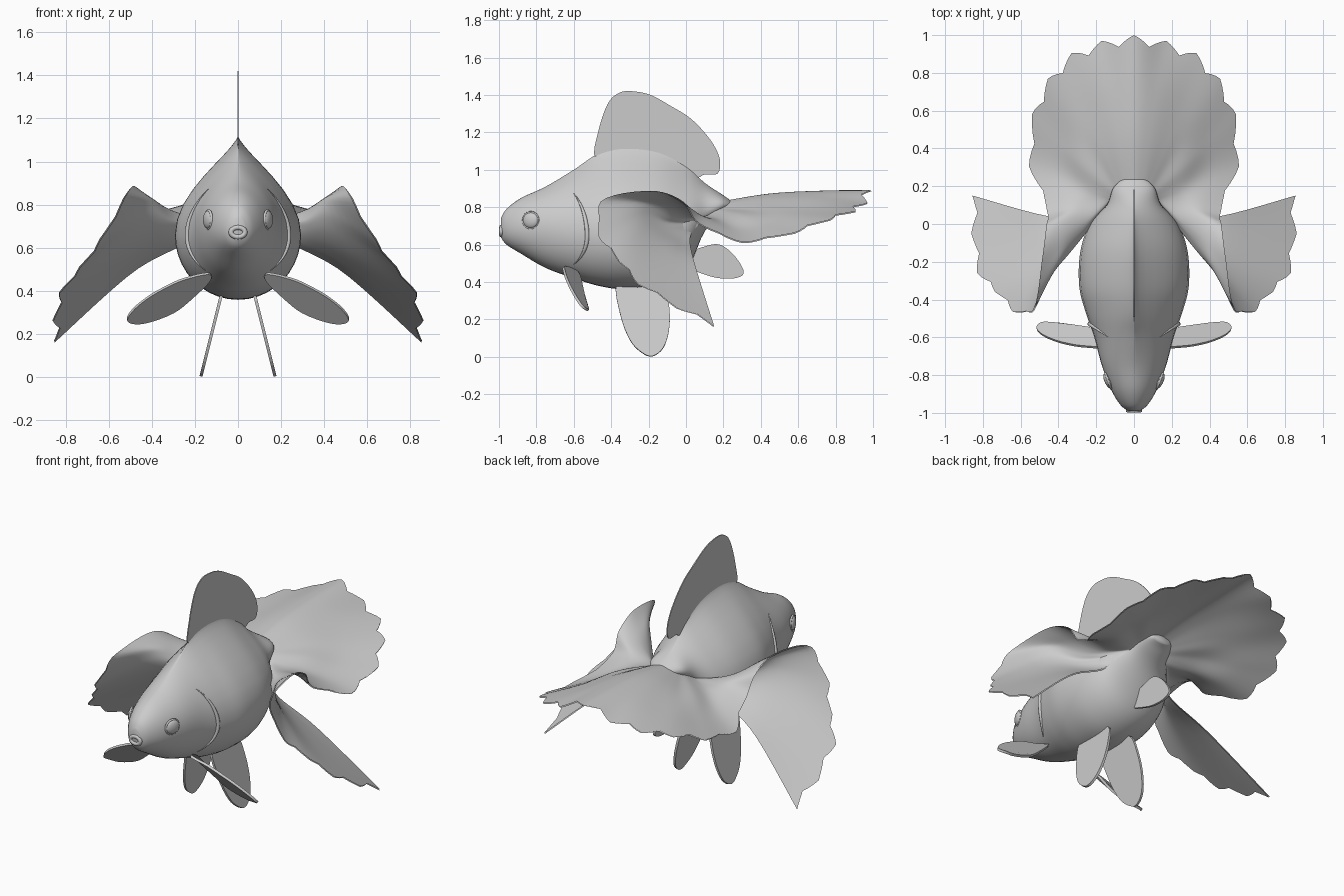
import bpy
import bmesh
from math import sin, cos, pi, radians, copysign
from mathutils import Vector

cube = bpy.data.objects.get("Cube")
if cube:
    bpy.data.objects.remove(cube, do_unlink=True)

# Single plain grey
grey = bpy.data.materials.new("plain_grey")
grey.use_nodes = True
GREY = (0.6, 0.6, 0.6, 1)
grey.diffuse_color = GREY
for node in grey.node_tree.nodes:
    if node.type == 'BSDF_PRINCIPLED':
        node.inputs["Base Color"].default_value = GREY


def spline(points, t):
    """Smooth curve through the points, t counted in points."""
    last = len(points) - 1
    i = min(int(t), last - 1)
    f = t - i
    a, b, c, d = (points[max(0, min(last, i + k))] for k in (-1, 0, 1, 2))
    return b + ((c - a) * f + (2 * a - 5 * b + 4 * c - d) * f ** 2
                + (3 * b - a - 3 * c + d) * f ** 3) / 2


def add_object(name, bm, smooth=True, mirror=False):
    bmesh.ops.recalc_face_normals(bm, faces=bm.faces)
    for face in bm.faces:
        face.smooth = smooth
    mesh = bpy.data.meshes.new(name)
    bm.to_mesh(mesh)
    bm.free()
    mesh.materials.append(grey)
    obj = bpy.data.objects.new(name, mesh)
    bpy.context.collection.objects.link(obj)
    if mirror:
        obj.modifiers.new("Mirror", 'MIRROR').use_mirror_merge = False
    return obj


def add_grid(bm, rows, closed=False):
    """Quads between successive rows of points; returns the vertex rows."""
    grid = [[bm.verts.new(p) for p in row] for row in rows]
    for low, high in zip(grid, grid[1:]):
        count = len(low)
        for j in range(count if closed else count - 1):
            k = (j + 1) % count
            bm.faces.new((low[j], low[k], high[k], high[j]))
    return grid


def add_blade(name, outline, thickness, mirror=False):
    """Thin fin from a rounded closed outline."""
    points = [Vector(p) for p in outline]
    count = len(points)
    loop = points[-2:] + points + points[:2]
    bm = bmesh.new()
    bm.faces.new([bm.verts.new(spline(loop, 2 + k / 4)) for k in range(count * 4)])
    obj = add_object(name, bm, smooth=False, mirror=mirror)
    solid = obj.modifiers.new("Thickness", 'SOLIDIFY')
    solid.thickness = thickness
    solid.offset = 0


# Body: stations of (y, top, bottom, half width, widest height, back sharpness)
stations = [Vector(s) for s in (
    (-.99, .74, .64, .03, .69, 1), (-.96, .79, .60, .07, .69, 1),
    (-.88, .85, .55, .12, .69, 1.1), (-.75, .91, .475, .17, .69, 1.3),
    (-.6, 1.0, .42, .21, .67, 1.8), (-.47, 1.085, .38, .255, .66, 2.5),
    (-.33, 1.12, .36, .29, .66, 2.8), (-.15, 1.10, .37, .285, .66, 2.8),
    (0, 1.02, .46, .235, .68, 2.5), (.1, .93, .67, .145, .77, 1.8),
    (.19, .87, .76, .11, .81, 1.2), (.24, .835, .79, .06, .81, 1))]


def body_point(s, angle):
    y, top, bottom, width, middle, sharp = spline(stations, s)
    up, across = sin(angle), cos(angle)
    power = sharp if up > 0 else 1
    x = copysign(width * abs(across) ** power, across)
    return Vector((x, y, middle + up * (top - middle if up > 0 else middle - bottom)))


bm = bmesh.new()
SIDES, STEPS = 40, 5
rings = [[body_point(k / STEPS, 2 * pi * j / SIDES) for j in range(SIDES)]
         for k in range((len(stations) - 1) * STEPS + 1)]
grid = add_grid(bm, rings, closed=True)
bm.faces.new(grid[0])
bm.faces.new(grid[-1])
add_object("body", bm)

# Gill edges: slim tubes lying on the flanks
bm = bmesh.new()
tube = []
for k in range(25):
    f = k / 24
    centre = body_point(4 + .55 * sin(pi * f), radians(-45 + 83 * f))
    radius = .002 + .010 * sin(pi * f)
    tube.append([centre + Vector((cos(a), sin(a), 0)) * radius
                 for a in (2 * pi * j / 8 for j in range(8))])
add_grid(bm, tube, closed=True)
add_object("gill_edge", bm, mirror=True)


def add_ring(name, centre, radii, thickness, turn=0, mirror=False):
    """Torus facing along y, turned about z."""
    bm = bmesh.new()
    loops = []
    for i in range(25):
        a = 2 * pi * i / 24
        loop = []
        for j in range(8):
            b = 2 * pi * j / 8
            x = cos(a) * (radii[0] + thickness * cos(b))
            z = sin(a) * (radii[1] + thickness * cos(b))
            y = thickness * sin(b)
            loop.append(Vector(centre) + Vector(
                (x * cos(turn) - y * sin(turn), x * sin(turn) + y * cos(turn), z)))
        loops.append(loop)
    add_grid(bm, loops, closed=True)
    bmesh.ops.remove_doubles(bm, verts=bm.verts, dist=.0001)
    add_object(name, bm, mirror=mirror)


# Eyes and mouth
EYE = Vector((.137, -.83, .73))
bm = bmesh.new()
bmesh.ops.create_uvsphere(bm, u_segments=24, v_segments=12, radius=.042)
for v in bm.verts:
    v.co = Vector((v.co.x * .5 + v.co.y * .35, v.co.y, v.co.z)) + EYE
add_object("eye", bm, mirror=True)
add_ring("eye_rim", EYE, (.043, .043), .006, turn=radians(70), mirror=True)
add_ring("lips", (0, -.987, .672), (.032, .022), .012)

# Dorsal and anal fins stand on the centre line
add_blade("dorsal_fin", [(0, y, z) for y, z in (
    (-.48, 1.06), (-.47, 1.2), (-.42, 1.35), (-.36, 1.41), (-.29, 1.42),
    (-.19, 1.40), (-.08, 1.34), (.03, 1.27), (.13, 1.16), (.18, 1.06),
    (.17, .98), (.1, .975), (.02, .96), (-.3, 1.05))], .006)
add_blade("anal_fin", [(0, y, z) for y, z in (
    (-.02, .54), (.1, .59), (.18, .6), (.25, .55), (.3, .48),
    (.305, .44), (.26, .42), (.18, .42), (.1, .44), (-.02, .49))], .014)

# Pelvic fins splay outwards below the belly
add_blade("pelvic_fin", [(.08 + (.37 - z) * .25, y, z) for y, z in (
    (-.37, .39), (-.35, .22), (-.3, .09), (-.24, .025), (-.18, .003),
    (-.12, .05), (-.09, .15), (-.09, .27), (-.12, .38), (-.24, .41))],
    .014, mirror=True)

# Pectoral fins: leading edge high, trailing edge low
add_blade("pectoral_fin", (
    (.14, -.65, .48), (.25, -.65, .455), (.33, -.64, .42), (.41, -.62, .375),
    (.48, -.59, .32), (.515, -.555, .27), (.49, -.525, .25),
    (.42, -.525, .255), (.3, -.54, .3), (.21, -.555, .37), (.13, -.58, .45)),
    .014, mirror=True)

# Tail: one sheet of rays, from the centre of the fan over a crest and
# round the hollow side lobes to their lower rear edge
half_rays = (
    ((0, .45, .87), (0, .72, .885), (0, 1, .89)),
    ((.08, .43, .85), (.12, .7, .85), (.17, .97, .82)),
    ((.16, .4, .81), (.25, .65, .79), (.33, .905, .775)),
    ((.21, .36, .78), (.33, .56, .75), (.455, .77, .73)),
    ((.25, .29, .76), (.39, .43, .7), (.54, .58, .66)),
    ((.25, .2, .74), (.39, .26, .68), (.555, .305, .61)),
    ((.24, .13, .74), (.35, .1, .74), (.46, .07, .71)),
    ((.24, .05, .75), (.37, .02, .79), (.465, -.02, .83)),
    ((.28, -.03, .75), (.39, -.11, .82), (.485, -.19, .885)),
    ((.3, -.08, .74), (.41, -.22, .82), (.53, -.455, .83)),
    ((.3, -.1, .72), (.43, -.25, .76), (.64, -.465, .64)),
    ((.3, -.09, .69), (.45, -.22, .68), (.735, -.36, .51)),
    ((.29, -.06, .66), (.47, -.15, .6), (.83, -.26, .39)),
    ((.28, -.02, .63), (.49, -.05, .53), (.86, -.05, .26)),
    ((.27, .02, .61), (.5, .05, .48), (.855, .15, .16)))
LAST = len(half_rays) - 1
rays = []
for k, ray in enumerate(half_rays):
    f = k / LAST
    root = (.2 * f ** .6, .2 - .17 * f, .83 - .16 * f)
    rays.append([Vector(p) for p in (root,) + ray])
flipped = [[Vector((-p.x, p.y, p.z)) for p in ray] for ray in rays[:0:-1]]
rays = flipped + rays

SUB, ALONG = 6, 16
rows = []
for i in range(2 * LAST * SUB + 1):
    ray = [spline([r[k] for r in rays], i / SUB) for k in range(4)]
    # A pointed tooth at each ray: deep on the fan, shallow on the lobes
    side = abs(i - LAST * SUB)
    depth = .09 if side < 6 * SUB else .045
    notch = 1 - abs(side % SUB - SUB / 2) / (SUB / 2)
    if 6 * SUB < side < 9 * SUB:
        notch = 0
    rows.append([spline(ray, 3 * v * (1 - depth * notch * v ** 6))
                 for v in (j / ALONG for j in range(ALONG + 1))])
bm = bmesh.new()
add_grid(bm, rows)
tail = add_object("tail_fin", bm)
shell = tail.modifiers.new("Thickness", 'SOLIDIFY')
shell.thickness = .006
shell.offset = 0
shell.use_rim = False
